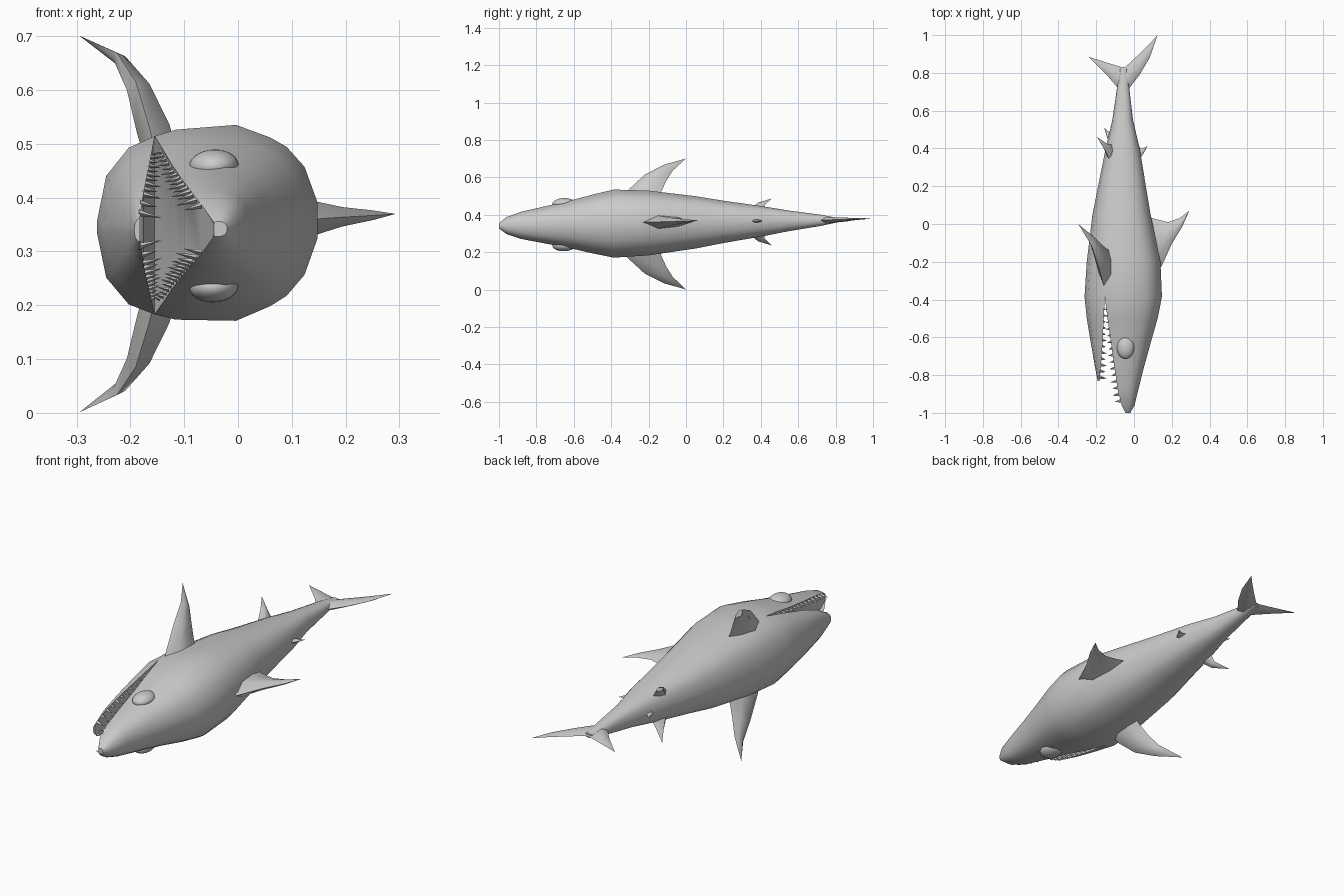
import bpy, bmesh, math
from mathutils import Vector

if "Cube" in bpy.data.objects:
    bpy.data.objects.remove(bpy.data.objects["Cube"])


def place(p):
    # x = dorsal, y = length, w = sideways from the slightly tilted mid plane
    x, y, w = p
    return Vector((x, y, 0.358 + 0.017 * y + 0.03 * (x + 0.06) + w))


def loft(bm, rings, cap_start=False, cap_end=False):
    rows = [[bm.verts.new(place(p)) for p in r] for r in rings]
    n = len(rows[0])
    for a, b in zip(rows, rows[1:]):
        for i in range(n):
            j = (i + 1) % n
            bm.faces.new((a[i], a[j], b[j], b[i]))
    if cap_start:
        bm.faces.new(rows[0])
    if cap_end:
        bm.faces.new(rows[-1])


def finish(bm, name, angle=40):
    bmesh.ops.remove_doubles(bm, verts=bm.verts, dist=0.0004)
    bmesh.ops.dissolve_degenerate(bm, edges=bm.edges, dist=0.0001)
    bmesh.ops.recalc_face_normals(bm, faces=bm.faces)
    me = bpy.data.meshes.new(name)
    bm.to_mesh(me)
    bm.free()
    ob = bpy.data.objects.new(name, me)
    bpy.context.collection.objects.link(ob)
    bpy.ops.object.select_all(action='DESELECT')
    ob.select_set(True)
    bpy.context.view_layer.objects.active = ob
    if angle:
        bpy.ops.object.shade_smooth_by_angle(angle=math.radians(angle))
    return ob


def mirrored(half, y):
    return [(x, y, w) for x, w in half] + [(x, y, -w) for x, w in reversed(half)]


# Half section of the upper and lower body: (fraction of height, fraction of width)
UPPER = [(0, .18), (.08, .55), (.19, .76), (.29, .86), (.5, 1), (.87, .97), (1, .91)]
LOWER = [(.45, .8), (.84, .52), (1, .06)]


def upper_half(top, lip, w):
    return [(top + t * (lip - top), f * w) for t, f in UPPER]


def lower_half(lip, bottom, w):
    return [(lip + t * (bottom - lip), f * w) for t, f in LOWER]


# Trunk: y, back, belly, half width
TRUNK = [(-.385, .148, -.262, .182), (-.2, .14, -.25, .173), (.05, .088, -.22, .14),
         (.2, .063, -.19, .113), (.4, .03, -.15, .082), (.55, -.005, -.115, .055),
         (.72, -.025, -.09, .03), (.82, -.035, -.075, .01)]
# Upper head: y, top, lip, half width
HEAD = [(-.385, .148, -.1549, .182), (-.5, .125, -.14, .157), (-.62, .091, -.123, .127),
        (-.75, .055, -.105, .1), (-.88, .022, -.085, .073), (-.96, .003, -.065, .045),
        (-1.0, -.02, -.045, .014)]
# Lower jaw: y, lip, bottom, half width
JAW = [(-.385, -.1549, -.262, .182), (-.5, -.16, -.25, .153), (-.65, -.168, -.225, .112),
       (-.75, -.175, -.208, .077), (-.83, -.182, -.193, .025)]

bm = bmesh.new()
rings = []
for y, top, bot, w in TRUNK:
    lip = top + .7388 * (bot - top)
    rings.append(mirrored(upper_half(top, lip, w) + lower_half(lip, bot, w), y))
loft(bm, rings, cap_end=True)

rings = []
for i, (y, top, lip, w) in enumerate(HEAD):
    dip = 0 if i in (0, len(HEAD) - 1) else .015
    rings.append(mirrored(upper_half(top, lip, w) + [(lip + dip, .72 * w)], y))
loft(bm, rings, cap_end=True)

rings = []
for i, (y, lip, bot, w) in enumerate(JAW):
    dip = 0 if i in (0, len(JAW) - 1) else .008
    rings.append(mirrored([(lip - dip, .72 * w), (lip, .91 * w)] + lower_half(lip, bot, w), y))
loft(bm, rings, cap_end=True)
finish(bm, "body")


# Fins: sections of (leading point, trailing point, half thickness)
def fin(name, sections, axis, mirror=False):
    bm = bmesh.new()
    for s in ((1, -1) if mirror else (1,)):
        rings = []
        for lead, trail, h in sections:
            a, b, d = Vector(lead), Vector(trail), Vector(axis) * h
            p, q = a.lerp(b, .3), a.lerp(b, .7)
            ring = [a, p + d, q + d * .7, b, q - d * .7, p - d]
            rings.append([(v.x, v.y, v.z * s) for v in ring])
        loft(bm, rings, True, False)
    finish(bm, name, 45)


W, X = (0, 0, 1), (1, 0, .25)
fin("dorsal_fin", [((.1, -.29, 0), (.05, .06, 0), .04), ((.148, -.22, 0), (.1, .03, 0), .034),
                   ((.2, -.105, 0), (.18, .01, 0), .018), ((.255, -.015, 0), (.24, .03, 0), .009),
                   ((.293, .07, 0), (.293, .07, 0), 0)], W)
fin("pectoral_fins", [((-.15, -.36, .12), (-.12, -.13, .12), .03),
                      ((-.165, -.31, .182), (-.14, -.135, .165), .03),
                      ((-.19, -.22, .265), (-.175, -.105, .23), .021),
                      ((-.225, -.115, .318), (-.21, -.07, .285), .011),
                      ((-.295, 0, .35), (-.295, 0, .35), 0)], X, True)
fin("second_dorsal_fin", [((.015, .32, 0), (.01, .42, 0), .012),
                          ((.045, .365, 0), (.04, .4, 0), .008),
                          ((.072, .412, 0), (.072, .412, 0), 0)], W)
fin("pelvic_fins", [((-.125, .32, .05), (-.11, .42, .05), .018),
                    ((-.15, .385, .103), (-.135, .42, .09), .012),
                    ((-.195, .46, .126), (-.195, .46, .126), 0)], X, True)
fin("anal_fin", [((-.12, .41, 0), (-.1, .5, 0), .011),
                 ((-.142, .455, 0), (-.135, .488, 0), .007),
                 ((-.158, .51, 0), (-.158, .51, 0), 0)], W)
fin("tail_upper_lobe", [((-.065, .68, 0), (-.07, .82, 0), .02),
                        ((-.025, .72, 0), (-.045, .832, 0), .018),
                        ((.03, .79, 0), (.02, .893, 0), .011),
                        ((.083, .88, 0), (.078, .95, 0), .006),
                        ((.125, 1, 0), (.125, 1, 0), 0)], W)
fin("tail_lower_lobe", [((-.05, .68, 0), (-.04, .828, 0), .02),
                        ((-.09, .725, 0), (-.07, .832, 0), .016),
                        ((-.14, .785, 0), (-.14, .853, 0), .01),
                        ((-.24, .885, 0), (-.24, .885, 0), 0)], W)

# Eyes
for side, s in (("left", 1), ("right", -1)):
    bm = bmesh.new()
    bmesh.ops.create_uvsphere(bm, u_segments=24, v_segments=14, radius=1)
    for v in bm.verts:
        v.co = place((-.045 + .046 * v.co.x, -.652 + .062 * v.co.y, s * .112 + .03 * v.co.z))
    finish(bm, side + "_eye", 60)


# Teeth: slim pyramids along both lips
def lip_at(table, y, col):
    for a, b in zip(table, table[1:]):
        if b[0] <= y <= a[0]:
            f = (y - a[0]) / (b[0] - a[0])
            return a[col] + f * (b[col] - a[col]), a[3] + f * (b[3] - a[3])


def teeth(name, table, col, y0, y1, count, direction):
    bm = bmesh.new()
    for i in range(count):
        k = i / (count - 1)
        y = y0 + (y1 - y0) * k
        x, w = lip_at(table, y, col)
        size = (.016 + .026 * k) * (1 if i % 2 else .8)
        for s in (1, -1):
            c = Vector((x - direction * .004, y, s * w * .82))
            r = .007 + .004 * k
            base = [bm.verts.new(place(c + Vector(o))) for o in
                    ((0, r, 0), (0, 0, r * .6), (0, -r, 0), (0, 0, -r * .6))]
            tip = bm.verts.new(place(c + Vector((direction, -.2, -.25 * s)) * size))
            bm.faces.new(base)
            for a in range(4):
                bm.faces.new((base[a], base[(a + 1) % 4], tip))
    finish(bm, name, 0)


teeth("upper_teeth", HEAD, 2, -.45, -.935, 15, -1)
teeth("lower_teeth", JAW, 1, -.45, -.81, 12, 1)
